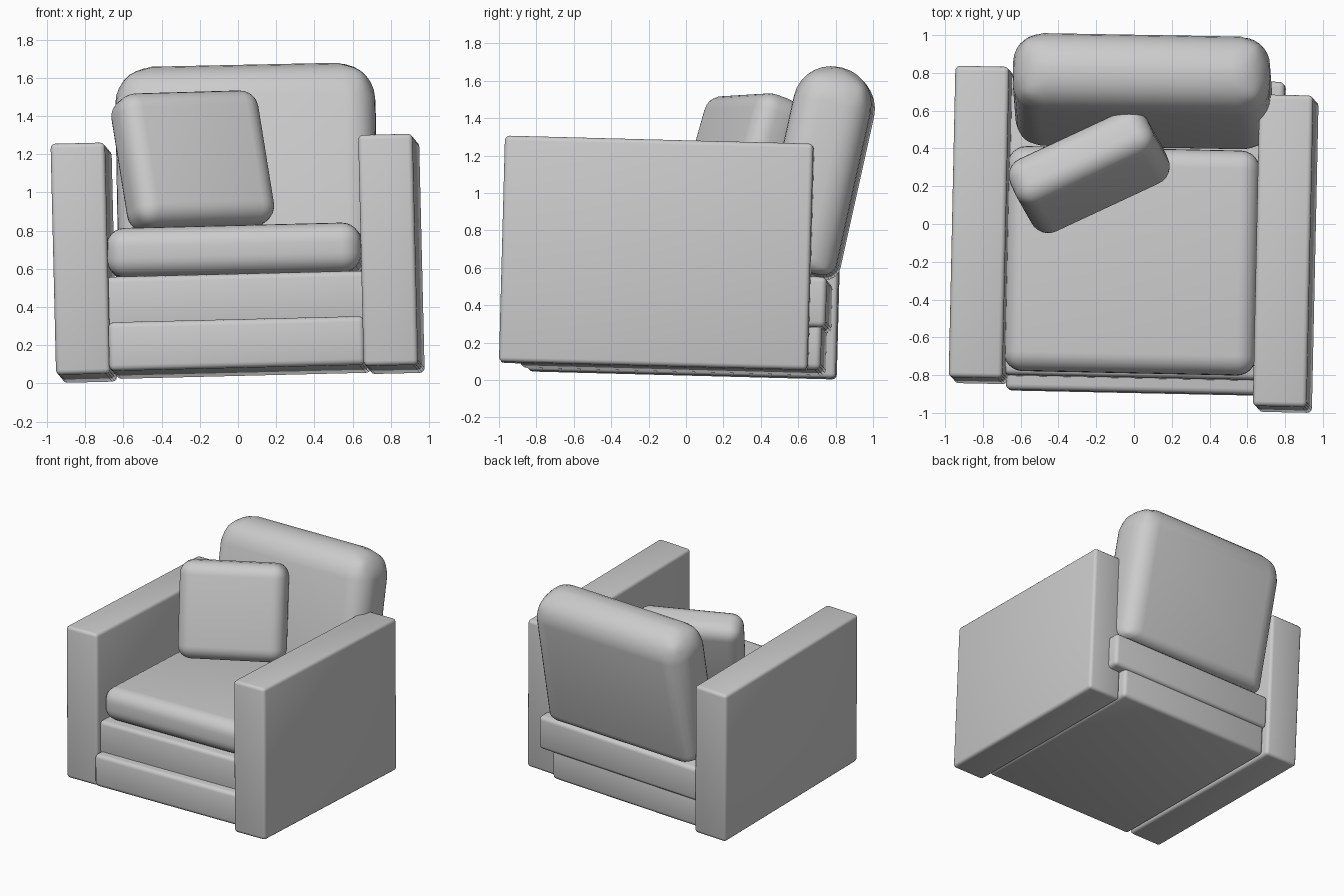
import bpy, bmesh
from math import radians

if "Cube" in bpy.data.objects:
    bpy.data.objects.remove(bpy.data.objects["Cube"])

TILT = (-1.5, -1.4, -1.2)   # the whole chair sits very slightly turned


def rounded_box(name, center, size, radius, segments, rot=TILT, weights=None):
    """Box with rounded edges; weights = (top, upright, bottom) radius factors."""
    bm = bmesh.new()
    bmesh.ops.create_cube(bm, size=1)
    bmesh.ops.scale(bm, vec=size, verts=bm.verts)
    layer = bm.edges.layers.float.new("bevel_weight_edge")
    top, upright, bottom = weights or (1, 1, 1)
    for e in bm.edges:
        z = sum(v.co.z for v in e.verts)
        e[layer] = upright if abs(z) < 1e-4 else top if z > 0 else bottom
    mesh = bpy.data.meshes.new(name)
    bm.to_mesh(mesh)
    bm.free()
    ob = bpy.data.objects.new(name, mesh)
    bpy.context.collection.objects.link(ob)
    ob.location = center
    ob.rotation_euler = [radians(a) for a in rot]
    bev = ob.modifiers.new("Round", 'BEVEL')
    bev.limit_method = 'WEIGHT'
    bev.width = radius
    bev.segments = segments
    # apply the rounding, then smooth shade
    bpy.ops.object.select_all(action='DESELECT')
    ob.select_set(True)
    bpy.context.view_layer.objects.active = ob
    bpy.ops.object.modifier_apply(modifier=bev.name)
    bpy.ops.object.shade_smooth_by_angle(angle=radians(35))
    return ob


# arms (the right one stands a little further forward)
for side, center in (("left", (-0.807, -0.005, 0.632)), ("right", (0.803, -0.157, 0.678))):
    rounded_box(side + "_arm", center, (0.285, 1.65, 1.21), 0.025, 3)

# two stacked base blocks
rounded_box("lower_base", (0.01, -0.078, 0.188), (1.34, 1.63, 0.255), 0.03, 3)
rounded_box("upper_base", (0.055, -0.025, 0.42), (1.46, 1.58, 0.27), 0.03, 3)

# seat cushion
rounded_box("seat_cushion", (-0.012, -0.195, 0.685), (1.335, 1.19, 0.26), 0.1, 6)

# leaning back cushion, fuller at the top
rounded_box("back_cushion", (0.045, 0.715, 1.12), (1.36, 0.42, 1.11), 0.2, 7,
            rot=(-12.5, -1.2, -1.0), weights=(1, 0.75, 0.4))

# loose pillow turned towards the front right
rounded_box("throw_pillow", (-0.237, 0.28, 1.163), (0.80, 0.27, 0.73), 0.1, 6,
            rot=(-18, -1.5, 25))
